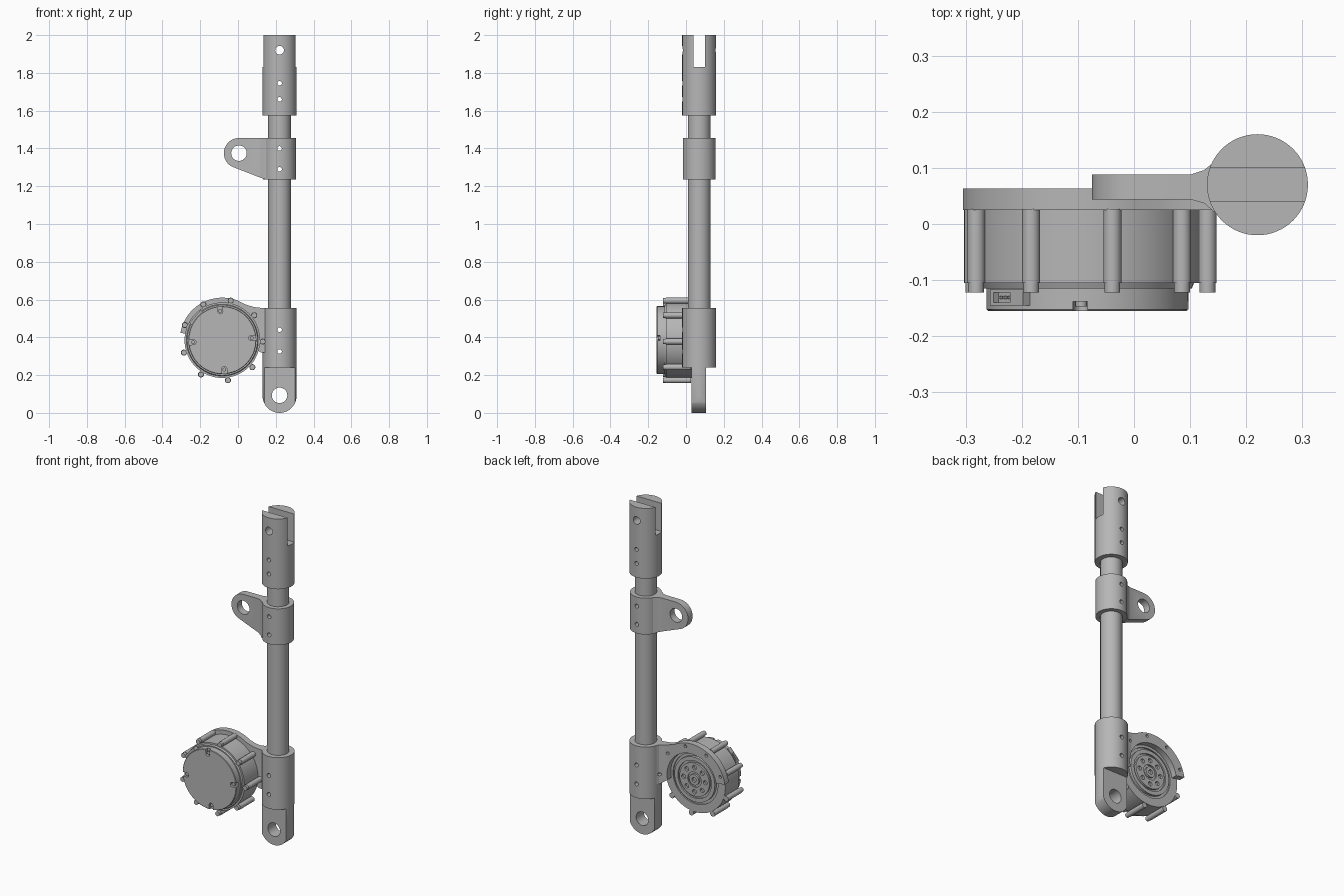
import bpy, bmesh, math
from mathutils import Vector, Matrix

cube = bpy.data.objects.get("Cube")
if cube:
    bpy.data.objects.remove(cube, do_unlink=True)

grey = bpy.data.materials.new("plain grey")
grey.use_nodes = True
grey.diffuse_color = (0.47, 0.47, 0.47, 1)
grey.node_tree.nodes["Principled BSDF"].inputs["Base Color"].default_value = grey.diffuse_color

AX, AY = 0.22, 0.07        # strut axis
MX, MZ = -0.083, 0.385     # motor axis
R = 0.09                   # sleeve radius
parts = []


def finish(name, bm):
    bmesh.ops.recalc_face_normals(bm, faces=bm.faces)
    me = bpy.data.meshes.new(name)
    bm.to_mesh(me)
    bm.free()
    me.materials.append(grey)
    ob = bpy.data.objects.new(name, me)
    bpy.context.collection.objects.link(ob)
    parts.append(ob)
    return ob


def prism(name, pts, lo, hi, axis="y"):
    """Extrude an outline: (x, z) along y, or (x, y) along z."""
    bm = bmesh.new()
    at = (lambda p, h: (p[0], h, p[1])) if axis == "y" else (lambda p, h: (p[0], p[1], h))
    face = bm.faces.new([bm.verts.new(at(p, lo)) for p in pts])
    ext = bmesh.ops.extrude_face_region(bm, geom=[face])["geom"]
    move = Vector(at((0, 0), hi - lo))
    bmesh.ops.translate(bm, vec=move, verts=[v for v in ext if isinstance(v, bmesh.types.BMVert)])
    return finish(name, bm)


def arc(cx, cy, r, a0, a1, n=32):
    steps = [math.radians(a0 + (a1 - a0) * i / n) for i in range(n + 1)]
    return [(cx + r * math.cos(a), cy + r * math.sin(a)) for a in steps]


def disc(name, cx, cy, r, lo, hi, axis="y", n=64):
    return prism(name, arc(cx, cy, r, 0, 360, n)[:-1], lo, hi, axis)


def lathe(name, profile):
    """Spin (radius, y) points about the motor axis."""
    bm = bmesh.new()
    vs = [bm.verts.new((MX + r, y, MZ)) for r, y in profile]
    es = [bm.edges.new(pair) for pair in zip(vs, vs[1:])]
    bmesh.ops.spin(bm, geom=vs + es, cent=(MX, 0, MZ), axis=(0, 1, 0),
                   angle=math.tau, steps=72, use_duplicate=False)
    bmesh.ops.remove_doubles(bm, verts=bm.verts, dist=0.0001)
    return finish(name, bm)


def boolean(ob, tool, operation="DIFFERENCE", keep=False):
    mod = ob.modifiers.new("cut", "BOOLEAN")
    mod.object, mod.operation, mod.solver = tool, operation, "EXACT"
    bpy.context.view_layer.objects.active = ob
    bpy.ops.object.modifier_apply(modifier=mod.name)
    if not keep:
        parts.remove(tool)
        bpy.data.objects.remove(tool, do_unlink=True)


def drill(ob, x, z, r, lo=-0.3, hi=0.3):
    boolean(ob, disc("cutter", x, z, r, lo, hi, n=32))


def polar(r, deg):
    a = math.radians(deg)
    return MX + r * math.cos(a), MZ + r * math.sin(a)


# strut: tube and three sleeves
tube = disc("strut_tube", AX, AY, 0.06, 0.3, 1.8, "z")
top_fork = disc("top_fork", AX, AY, R, 1.575, 2.0, "z")
middle_sleeve = disc("middle_sleeve", AX, AY, 0.087, 1.235, 1.455, "z")
lower_sleeve = disc("lower_sleeve", AX, AY, R, 0.24, 0.555, "z")

# fork slot and pin hole
slot = [(0, 0.04), (0.5, 0.04), (0.5, 0.1), (0, 0.1)]
boolean(top_fork, prism("cutter", slot, 1.83, 2.1, "z"))
drill(top_fork, AX, 1.92, 0.023)

# cross holes through sleeves and tube
for sleeve, heights in ((top_fork, (1.745, 1.66)), (middle_sleeve, (1.4, 1.29)),
                        (lower_sleeve, (0.44, 0.325))):
    for z in heights:
        drill(sleeve, AX, z, 0.012)
        drill(tube, AX, z, 0.012)

# bottom tongue with eye
outline = arc(AX, 0.09, R, 180, 360) + [(AX + R, 0.245), (AX - R, 0.245)]
tongue = prism("bottom_tongue", outline, 0.03, 0.105)
boolean(tongue, disc("cutter", AX, AY, R, -0.1, 0.4, "z"), "INTERSECT")
drill(tongue, AX, 0.093, 0.041)

# side arm with eye, flared where it meets the sleeve
outline = arc(0.005, 1.375, 0.08, 90, 250) + [(0.14, 1.237), (0.19, 1.237), (0.19, 1.455)]
side_arm = prism("side_arm", outline, -0.1, 0.2)
flare = [(-0.1, 0.044), (0.1, 0.044), (0.125, 0.037), (0.142, 0.022), (0.17, 0.015),
         (0.19, 0.015), (0.19, 0.125), (0.17, 0.125), (0.142, 0.11), (0.125, 0.096),
         (0.1, 0.088), (-0.1, 0.088)]
boolean(side_arm, prism("cutter", flare, 1, 1.7, "z"), "INTERSECT")
drill(side_arm, 0.005, 1.375, 0.041)

# curved motor mounting plate
outline = arc(MX, MZ, 0.225, 170, 68) + [(0.04, 0.574), (0.085, 0.56), (0.13, 0.555),
                                         (0.19, 0.555), (0.19, 0.32), (0.12, 0.32)]
outline += arc(MX, MZ, 0.165, -12, 170)
plate = prism("motor_plate", outline, -0.1, 0.2)
flare = [(-0.4, 0.025), (0.19, 0.025), (0.19, 0.125), (0.17, 0.125), (0.142, 0.108),
         (0.125, 0.08), (0.1, 0.067), (0.07, 0.063), (-0.4, 0.063)]
boolean(plate, prism("cutter", flare, 0, 1, "z"), "INTERSECT")

# motor housing with output hub on the back
lathe("motor_body", [
    (0, -0.115), (0.186, -0.115), (0.19, -0.105), (0.2, -0.105), (0.2, 0.028), (0.15, 0.028),
    (0.15, 0.02), (0.135, 0.02), (0.135, 0.036), (0.112, 0.036), (0.112, 0.026),
    (0.1, 0.026), (0.1, 0.038), (0.045, 0.038), (0.045, 0.03), (0.032, 0.03),
    (0.032, 0.042), (0.014, 0.042), (0.014, 0.03), (0, 0.03)])
body = parts[-1]
for i in range(8):
    drill(body, *polar(0.073, 45 * i), 0.013, 0.025, 0.1)

# bolt posts around the housing
for i in range(9):
    angle = 40 * i - 2
    x, z = polar(0.214, angle)
    disc("housing_post", x, z, 0.016, -0.105, 0.027, n=24)
    disc("post_screw", x, z, 0.014, -0.122, -0.1, n=24)
    if angle < 165:
        drill(plate, *polar(0.205, angle), 0.009, 0.05, 0.2)

# front cover with four screw notches
cover = lathe("motor_cover", [(0, -0.155), (0.177, -0.155), (0.18, -0.152),
                              (0.18, -0.11), (0, -0.11)])
for i in range(4):
    angle = 90 * i + 4
    notch = arc(0.153, 0, 0.013, 90, 270, 16) + [(0.2, -0.013), (0.2, 0.013)]
    turn = Matrix.Rotation(math.radians(angle), 2)
    notch = [turn @ Vector(p) + Vector((MX, MZ)) for p in notch]
    boolean(cover, prism("cutter", notch, -0.2, -0.138))
    disc("cover_screw", *polar(0.156, angle), 0.01, -0.147, -0.137, n=24)

# cable connector on the cover's upper left
turn = Matrix.Rotation(math.radians(139), 2)


def block(r0, r1, t0, t1):
    corners = ((r0, t0), (r1, t0), (r1, t1), (r0, t1))
    return [turn @ Vector(p) + Vector((MX, MZ)) for p in corners]


connector = prism("cable_connector", block(0.16, 0.191, -0.045, 0.045), -0.145, -0.117)
boolean(connector, prism("cutter", block(0.18, 0.2, -0.01, 0.035), -0.14, -0.122))
for k in range(3):
    t = 0.002 + 0.011 * k
    prism("connector_pin", block(0.175, 0.187, t - 0.002, t + 0.002), -0.134, -0.128)

# smooth round faces, keep edges sharp
bpy.ops.object.select_all(action="DESELECT")
for ob in parts:
    ob.select_set(True)
bpy.context.view_layer.objects.active = parts[0]
bpy.ops.object.shade_smooth_by_angle(angle=math.radians(30))
